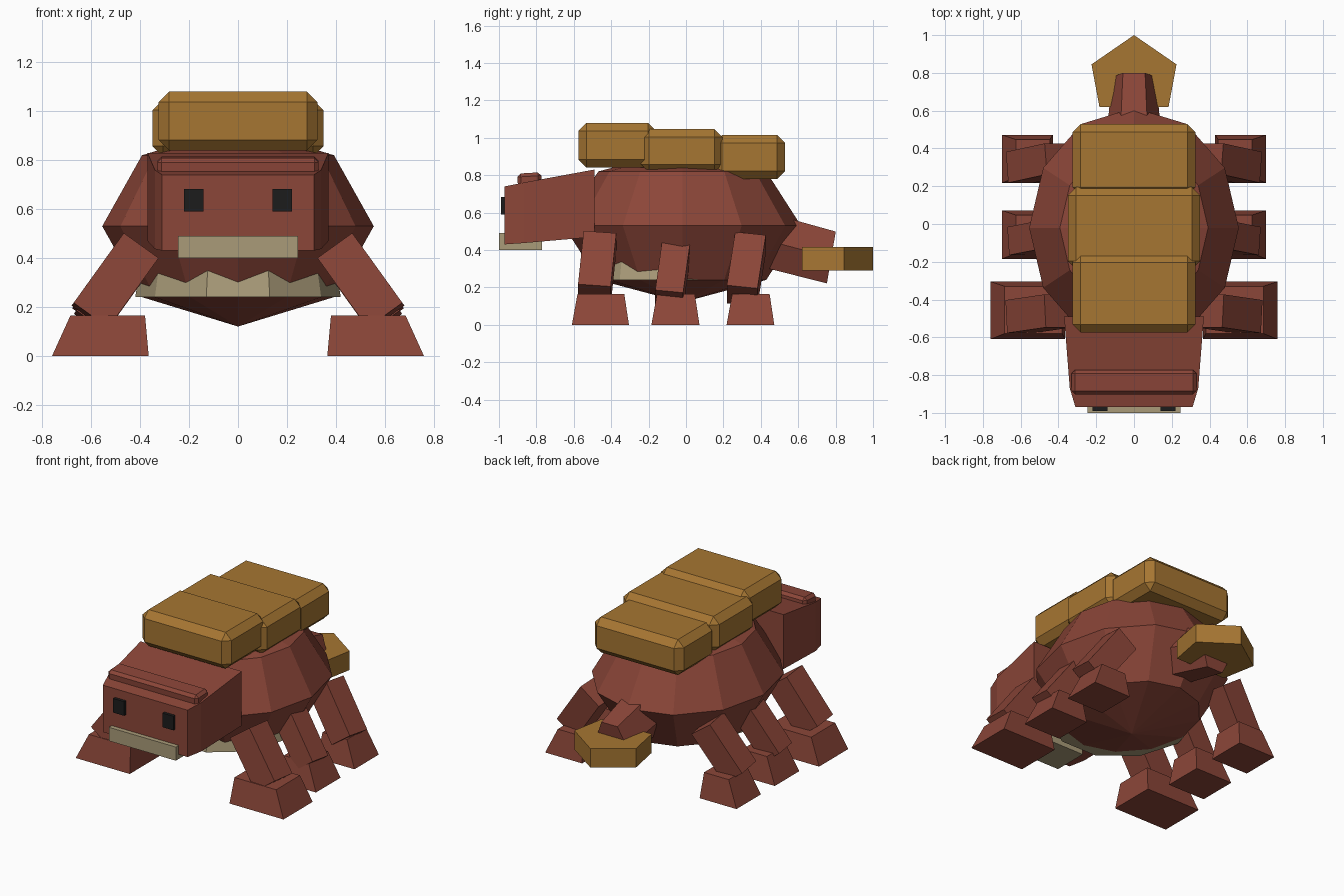
import bpy, bmesh
from math import sin, cos, pi
from mathutils import Vector

if "Cube" in bpy.data.objects:
    bpy.data.objects.remove(bpy.data.objects["Cube"])


def material(name, rgb):
    m = bpy.data.materials.new(name)
    m.diffuse_color = (*rgb, 1)
    m.use_nodes = True
    m.node_tree.nodes["Principled BSDF"].inputs["Base Color"].default_value = m.diffuse_color
    return m


BROWN = material("brown_hide", (0.26, 0.061, 0.04))
GOLD = material("gold_shell", (0.38, 0.18, 0.032))
BEIGE = material("pale_skin", (0.40, 0.33, 0.19))
BLACK = material("black_eye", (0.012, 0.012, 0.012))


def finish(name, bm, mat):
    bmesh.ops.recalc_face_normals(bm, faces=bm.faces)
    me = bpy.data.meshes.new(name)
    bm.to_mesh(me)
    bm.free()
    me.materials.append(mat)
    ob = bpy.data.objects.new(name, me)
    bpy.context.collection.objects.link(ob)
    return ob


def loft(name, rings, mat):
    """Skin a series of matching rings and cap both ends."""
    bm = bmesh.new()
    vs = [[bm.verts.new(p) for p in r] for r in rings]
    n = len(vs[0])
    for a, b in zip(vs, vs[1:]):
        for i in range(n):
            j = (i + 1) % n
            bm.faces.new((a[i], a[j], b[j], b[i]))
    bm.faces.new(vs[0])
    bm.faces.new(vs[-1])
    return finish(name, bm, mat)


def box(name, x, y, z, mat, bevel=0.0, tilt=0.0):
    """Box from (min, max) ranges, optionally chamfered and pitched about x."""
    bm = bmesh.new()
    bmesh.ops.create_cube(bm, size=1)
    bmesh.ops.scale(bm, vec=(x[1] - x[0], y[1] - y[0], z[1] - z[0]), verts=bm.verts)
    if bevel:
        bmesh.ops.bevel(bm, geom=bm.edges[:], offset=bevel, segments=1,
                        affect='EDGES', profile=0.5)
    ob = finish(name, bm, mat)
    ob.location = [(r[0] + r[1]) / 2 for r in (x, y, z)]
    ob.rotation_euler.x = tilt
    return ob


def rect(x0, x1, y0, y1, z):
    return [(x0, y0, z), (x1, y0, z), (x1, y1, z), (x0, y1, z)]


def ellipse(n, cy, rx, ry, z):
    return [(rx * cos(2 * pi * i / n), cy + ry * sin(2 * pi * i / n), z) for i in range(n)]


# Body: coarse squashed sphere
bm = bmesh.new()
bmesh.ops.create_uvsphere(bm, u_segments=12, v_segments=4, radius=1)
bmesh.ops.scale(bm, vec=(0.555, 0.635, 0.41), verts=bm.verts)
bmesh.ops.translate(bm, vec=(0, -0.02, 0.53), verts=bm.verts)
finish("body", bm, BROWN)

# Pale belly showing under the chest
loft("belly", [ellipse(10, -0.09, 0.42, 0.45, 0.24),
               ellipse(10, -0.09, 0.385, 0.415, 0.45)], BEIGE)

# Head narrowing towards the face: y, half width, bottom, top
head = [(-0.97, 0.31, 0.43, 0.74), (-0.87, 0.34, 0.437, 0.76), (-0.49, 0.37, 0.47, 0.83)]
loft("head", [[(-w, y, b), (w, y, b), (w, y, t), (-w, y, t)] for y, w, b, t in head], BROWN)
box("brow", (-0.33, 0.33), (-0.90, -0.772), (0.725, 0.812), BROWN, 0.018, 0.06)
box("mouth", (-0.245, 0.245), (-1.0, -0.77), (0.40, 0.49), BEIGE)

# Three overlapping shell plates
plates = [("front", 0.325, -0.575, -0.16, 0.84, 1.08),
          ("middle", 0.35, -0.24, 0.195, 0.815, 1.047),
          ("rear", 0.325, 0.15, 0.53, 0.78, 1.015)]
for name, w, y0, y1, z0, z1 in plates:
    box(name + "_shell_plate", (-w, w), (y0, y1), (z0, z1), GOLD, 0.043)

# Tail: tilted six-sided stump with a pentagonal club
tail = [(0.40, 0.46, 0.15, 0.165), (0.777, 0.36, 0.117, 0.16)]
loft("tail", [[(rx * cos(i * pi / 3), y + 0.17 * r * sin(i * pi / 3),
                z + r * sin(i * pi / 3)) for i in range(6)]
              for y, z, rx, r in tail], BROWN)
club = [(0, 1.0), (-0.225, 0.845), (-0.183, 0.62), (0.183, 0.62), (0.225, 0.845)]
loft("tail_club", [[(x, y, z) for x, y in club] for z in (0.29, 0.415)], GOLD)

# Legs: top y, bottom y, thickness, drop; feet: x range, y range
legs = [("front", -0.46, -0.49, 0.175, 0.0, (0.365, 0.76), (-0.61, -0.305)),
        ("middle", -0.05, -0.09, 0.15, 0.025, (0.43, 0.70), (-0.185, 0.072)),
        ("rear", 0.345, 0.30, 0.165, 0.005, (0.43, 0.70), (0.217, 0.472))]
for name, yt, yb, th, drop, fx, fy in legs:
    for side, s in (("left", 1), ("right", -1)):
        top, bot = Vector((0.40, yt, 0.445 - drop)), Vector((0.605, yb, 0.16 - drop))
        axis = (bot - top).normalized()
        u = Vector((0.81, 0, 0.585))
        u = (u - axis * u.dot(axis)).normalized() * th / 2
        v = axis.cross(u).normalized() * th / 2
        rings = [[c + u + v, c + u - v, c - u - v, c - u + v] for c in (top, bot)]
        loft(f"{name}_{side}_leg", [[(s * p.x, p.y, p.z) for p in r] for r in rings], BROWN)
        low = rect(fx[0], fx[1], fy[0], fy[1], 0)
        high = rect(fx[0] + 0.015, fx[1] - 0.075, fy[0] + 0.03, fy[1] - 0.025, 0.165)
        loft(f"{name}_{side}_foot", [[(s * x, y, z) for x, y, z in r] for r in (low, high)], BROWN)

# Eyes
for side, s in (("left", 1), ("right", -1)):
    x = s * 0.18
    box(side + "_eye", (x - 0.04, x + 0.04), (-0.99, -0.95), (0.59, 0.683), BLACK)
